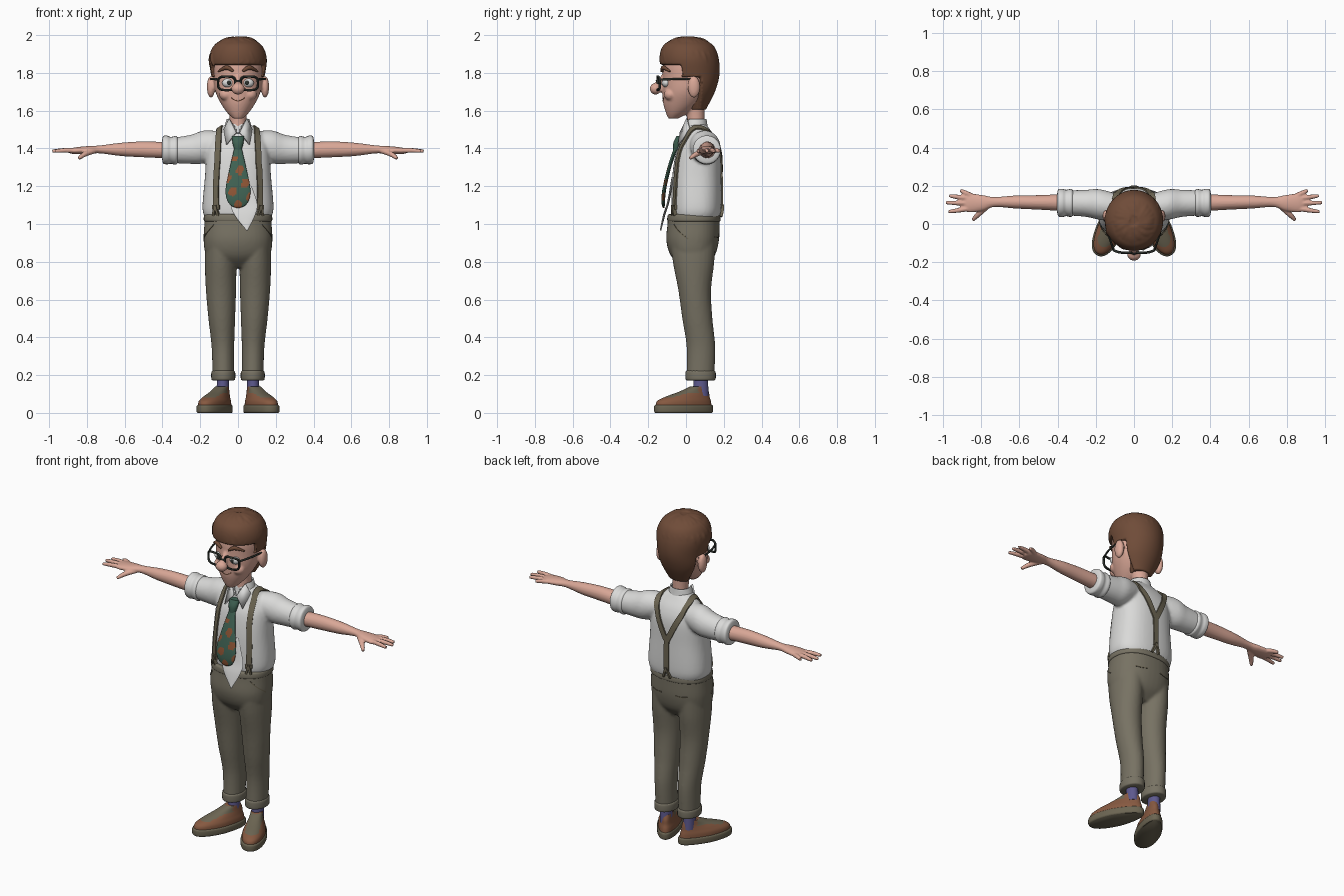
import bpy, bmesh, math, random
from mathutils import Vector, Matrix
from mathutils.bvhtree import BVHTree

if "Cube" in bpy.data.objects:
    bpy.data.objects.remove(bpy.data.objects["Cube"])
random.seed(4)
SIDES = (1, -1)


def material(name, r, g, b):
    m = bpy.data.materials.new(name)
    m.use_nodes = True
    m.diffuse_color = (r, g, b, 1)
    m.node_tree.nodes["Principled BSDF"].inputs["Base Color"].default_value = (r, g, b, 1)
    return m


SKIN = material("skin", .70, .39, .31)
HAIR = material("hair brown", .16, .072, .04)
WHITE = material("shirt white", .70, .70, .69)
CLOTH = material("trouser khaki", .185, .168, .125)
LEATHER = material("shoe brown", .24, .10, .052)
OLIVE = material("strap and sole olive", .15, .13, .085)
SOCK = material("sock purple", .11, .10, .27)
GREEN = material("tie green", .05, .12, .085)
ORANGE = material("tie orange", .27, .09, .035)
DARK = material("frame black", .025, .03, .025)


def smooth_path(rows, n):
    """Catmull-Rom interpolation of rows of any width."""
    out = []
    for i in range(len(rows) - 1):
        near = [rows[max(i - 1, 0)], rows[i], rows[i + 1], rows[min(i + 2, len(rows) - 1)]]
        for t in (k / n for k in range(n)):
            out.append([.5 * (2 * b + (c - a) * t + (2 * a - 5 * b + 4 * c - d) * t * t
                              + (3 * b - a - 3 * c + d) * t ** 3) for a, b, c, d in zip(*near)])
    return out + [list(rows[-1])]


def bridge(bm, rings):
    """Skin a list of vertex rings and cap both ends."""
    for r, q in zip(rings, rings[1:]):
        for i in range(len(r)):
            j = (i + 1) % len(r)
            bm.faces.new((r[i], r[j], q[j], q[i]))
    bm.faces.new(rings[0])
    bm.faces.new(rings[-1])


def tube(bm, rows, mode, seg=24, steps=5, power=2, s=1):
    """Loft rows of (x, y, z, radius a, radius b); mode is Z, X or an up vector."""
    rows = smooth_path(rows, steps)
    rings = []
    for i, (x, y, z, ra, rb) in enumerate(rows):
        if mode == "Z":
            a, b = Vector((1, 0, 0)), Vector((0, 1, 0))
        elif mode == "X":
            a, b = Vector((0, 1, 0)), Vector((0, 0, 1))
        else:
            t = Vector(rows[min(i + 1, len(rows) - 1)][:3]) - Vector(rows[max(i - 1, 0)][:3])
            a = t.cross(Vector(mode)).normalized()
            b = a.cross(t).normalized()
        ring = []
        for k in range(seg):
            ang = math.tau * k / seg
            c, d = (math.copysign(abs(f) ** (2 / power), f) for f in (math.cos(ang), math.sin(ang)))
            p = Vector((x, y, z)) + a * c * max(ra, .001) + b * d * max(rb, .001)
            ring.append(bm.verts.new((p.x * s, p.y, p.z)))
        rings.append(ring)
    bridge(bm, rings)


def ball(bm, loc, size, s=1):
    m = Matrix.Translation((loc[0] * s, loc[1], loc[2])) @ Matrix.Diagonal((*size, 1))
    bmesh.ops.create_uvsphere(bm, u_segments=20, v_segments=12, radius=1, matrix=m)


def finish(bm, name, mats, voxel=0, relax=2, rule=None):
    """Make the object; voxel fuses overlapping parts into one skin."""
    bmesh.ops.recalc_face_normals(bm, faces=bm.faces)
    me = bpy.data.meshes.new(name)
    bm.to_mesh(me)
    bm.free()
    ob = bpy.data.objects.new(name, me)
    bpy.context.collection.objects.link(ob)
    if voxel:
        fuse = ob.modifiers.new("fuse", "REMESH")
        fuse.mode, fuse.voxel_size = "VOXEL", voxel
        soft = ob.modifiers.new("soften", "SMOOTH")
        soft.iterations = relax
        bpy.context.view_layer.update()
        dg = bpy.context.evaluated_depsgraph_get()
        me = bpy.data.meshes.new_from_object(ob.evaluated_get(dg))
        ob.modifiers.clear()
        ob.data = me
    for m in mats:
        me.materials.append(m)
    for p in me.polygons:
        p.use_smooth = True
        if rule:
            p.material_index = int(rule(p.center))
    me.set_sharp_from_angle(angle=math.radians(45))
    return ob


def surface(ob):
    return BVHTree.FromPolygons([v.co for v in ob.data.vertices], [p.vertices for p in ob.data.polygons])


def strap(bm, tree, pts, w, lift=.008, s=1):
    """Flat band that hugs a surface."""
    hits = [tree.find_nearest(Vector((x * s, y, z)))[:2] for x, y, z in smooth_path(pts, 8)]
    rings = []
    for i, (p, n) in enumerate(hits):
        t = hits[min(i + 1, len(hits) - 1)][0] - hits[max(i - 1, 0)][0]
        side = t.cross(n).normalized() * w
        l, r = (tree.find_nearest(p + q)[0] for q in (side, -side))
        rings.append([bm.verts.new(v) for v in (l + n * lift, r + n * lift, r - n * .004, l - n * .004)])
    bridge(bm, rings)


# Trousers: pelvis and legs fused, then cuffs and waistband
bm = bmesh.new()
tube(bm, [(0, .04, .77, .09, .06), (0, .036, .83, .165, .115), (0, .035, .91, .182, .139),
          (0, .04, 1, .178, .138), (0, .042, 1.05, .174, .136)], "Z", seg=40, power=2.3)
for s in SIDES:
    tube(bm, [(.078, .076, .19, .057, .074), (.08, .079, .35, .06, .076), (.086, .06, .5, .071, .08),
              (.09, .046, .65, .08, .087), (.092, .04, .8, .084, .11), (.09, .036, .93, .082, .12)], "Z", s=s)
trousers = finish(bm, "trousers", [CLOTH], .009, 3)
bm = bmesh.new()
for s in SIDES:
    tube(bm, [(.078, .077, .172, .056, .072), (.078, .077, .18, .063, .08), (.078, .077, .215, .063, .08),
              (.078, .077, .224, .056, .073)], "Z", s=s)
tube(bm, [(0, .042, 1.012, .17, .13), (0, .042, 1.018, .181, .141), (0, .042, 1.045, .179, .139),
          (0, .042, 1.052, .165, .13)], "Z", seg=48, power=2.3)
finish(bm, "cuffs_and_waistband", [CLOTH])
bm = bmesh.new()
for s in SIDES:
    strap(bm, surface(trousers), [(.14, -.08, 1), (.165, -.04, .96), (.19, .01, .92)], .003, .003, s)
    strap(bm, surface(trousers), [(.05, .2, .93), (.09, .2, .925), (.13, .17, .93)], .003, .003, s)
finish(bm, "pocket_seams", [OLIVE])

# Socks and shoes, toes turned out
bm = bmesh.new()
for s in SIDES:
    tube(bm, [(.08, .078, .09, .034, .042), (.08, .078, .2, .031, .037)], "Z", s=s)
finish(bm, "socks", [SOCK])
for s, tag in zip(SIDES, ("left", "right")):
    place = Matrix.Translation((.12 * s, -.012, 0)) @ Matrix.Rotation(math.radians(25) * s, 4, "Z")
    sole, upper = bmesh.new(), bmesh.new()
    tube(sole, [(0, 0, 0, .064, .162), (0, 0, .008, .07, .168), (0, 0, .034, .07, .168),
                (0, 0, .042, .064, .162)], "Z", seg=40, power=2.3)
    tube(upper, [(0, 0, .035, .064, .161), (0, .002, .062, .062, .154), (0, .022, .085, .053, .127),
                 (0, .06, .112, .042, .085), (0, .088, .14, .037, .046)], "Z", seg=40, power=2.2)
    for part in (sole, upper):
        for v in part.verts:
            v.co.x *= 1 - 1.4 * max(v.co.y, 0)
    finish(sole, tag + "_sole", [OLIVE]).matrix_world = place
    vamp = finish(upper, tag + "_shoe", [LEATHER, OLIVE],
                  rule=lambda c: abs(c.x) < .04 and c.y < .07 and c.z > .082)
    vamp.matrix_world = place

# Shirt with sleeves, rolled cuffs and collar
bm = bmesh.new()
tube(bm, [(0, .052, 1.02, .165, .118), (0, .055, 1.08, .188, .132), (0, .057, 1.25, .175, .13),
          (0, .066, 1.38, .166, .118), (0, .072, 1.45, .145, .09), (0, .065, 1.5, .108, .062),
          (0, .055, 1.53, .06, .05)], "Z", seg=48, power=2.4)
for s in SIDES:
    tube(bm, [(.08, .085, 1.425, .07, .065), (.18, .102, 1.408, .08, .087), (.25, .108, 1.395, .071, .077),
              (.34, .11, 1.39, .066, .068)], "X", s=s)
shirt = finish(bm, "shirt", [WHITE], .009, 4)
bm = bmesh.new()
for s in SIDES:
    tube(bm, [(.315, .11, 1.39, .062, .064), (.33, .11, 1.39, .073, .076), (.355, .11, 1.39, .069, .071),
              (.375, .11, 1.392, .074, .076), (.395, .11, 1.393, .071, .073), (.402, .11, 1.393, .05, .05)],
         "X", s=s)
finish(bm, "rolled_cuffs", [WHITE])
bm = bmesh.new()
tube(bm, [(0, .052, 1.48, .074, .066), (0, .05, 1.52, .067, .06), (0, .052, 1.555, .056, .053)], "Z", seg=48)
bmesh.ops.delete(bm, geom=[f for f in bm.faces if len(f.verts) > 4 or (
    f.calc_center_median().y < .05 and abs(f.calc_center_median().x) < .6 * (f.calc_center_median().z - 1.48))],
    context="FACES")
for s in SIDES:
    outline = [(.01, -.03, 1.485), (.046, .005, 1.558), (.074, .02, 1.5), (.06, -.04, 1.42)]
    bm.faces.new([bm.verts.new((x * s, y, z)) for x, y, z in outline])
collar = finish(bm, "collar", [WHITE])
thick = collar.modifiers.new("thickness", "SOLIDIFY")
thick.thickness, thick.offset = .008, 0

# Suspenders meeting in a Y at the back
bm = bmesh.new()
tree = surface(shirt)
for s in SIDES:
    strap(bm, tree, [(.133, -.1, 1.085), (.138, -.1, 1.2), (.12, -.06, 1.4), (.108, .05, 1.53),
                     (.09, .16, 1.45), (.035, .21, 1.33), (.004, .21, 1.27)], .016, s=s)
    for d in SIDES:
        strap(bm, tree, [(.134, -.1, 1.1), (.134 + .02 * d, -.1, 1.03)], .006, .02, s)
    strap(bm, tree, [(0, .21, 1.1), (.025 * s, .21, 1.03)], .006, .014)
    strap(bm, tree, [(.134, -.1, 1.1), (.134, -.1, 1.075)], .02, .013, s)
strap(bm, tree, [(0, .21, 1.29), (0, .21, 1.18), (0, .21, 1.085)], .016)
finish(bm, "suspenders", [OLIVE])

# Tie: knot, patterned blade and pale tail behind it
bm = bmesh.new()
tube(bm, [(0, -.03, 1.465, .032, .02), (0, -.045, 1.43, .029, .022), (0, -.055, 1.385, .017, .013)], "Z")
finish(bm, "tie_knot", [GREEN])
bm = bmesh.new()
tube(bm, [(0, -.055, 1.4, .02, .01), (0, -.088, 1.3, .043, .01), (0, -.112, 1.2, .064, .01),
          (0, -.12, 1.14, .062, .01), (0, -.12, 1.1, .04, .008), (0, -.118, 1.085, .008, .004)],
     "Z", seg=48, steps=10)
finish(bm, "tie_blade", [GREEN, ORANGE],
       rule=lambda c: c.z < 1.36 and math.sin(75 * c.x + 30 * c.z) + math.sin(70 * c.z - 45 * c.x) > .6)
bm = bmesh.new()
tube(bm, [(.015, -.07, 1.25, .035, .006), (.03, -.093, 1.12, .07, .006), (.036, -.115, 1.05, .056, .006),
          (.048, -.135, .965, .003, .004)], "Z")
finish(bm, "tie_tail", [WHITE])

# Forearms, hands, fingers and thumbs
bm = bmesh.new()
for s in SIDES:
    tube(bm, [(.36, .112, 1.39, .045, .043), (.5, .113, 1.395, .038, .042), (.62, .115, 1.395, .034, .035),
              (.73, .115, 1.395, .026, .021), (.79, .11, 1.392, .041, .021), (.86, .11, 1.388, .05, .018),
              (.89, .112, 1.386, .04, .012)], "X", s=s)
    for base, tip, y in ((.148, .908, .176), (.131, .967, .148), (.107, .984, .112), (.082, .97, .064)):
        tube(bm, [(.85, base, 1.388, .013, .013), ((.85 + tip) / 2, (base + y) / 2, 1.39, .013, .013),
                  (tip, y, 1.386, .009, .009)], (0, 0, 1), seg=12, s=s)
    tube(bm, [(.76, .1, 1.388, .016, .014), (.81, .055, 1.37, .015, .014), (.843, .02, 1.347, .009, .009)],
         (0, 0, 1), seg=12, s=s)
finish(bm, "arms_and_hands", [SKIN], .0055, 1)

# Head with neck, nose, cheeks and ears
bm = bmesh.new()
tube(bm, [(0, -.068, 1.558, .025, .025), (0, -.045, 1.59, .058, .062), (0, -.02, 1.64, .092, .101),
          (0, 0, 1.7, .119, .125), (0, .014, 1.77, .129, .138), (0, .02, 1.85, .13, .14),
          (0, .025, 1.92, .105, .11), (0, .025, 1.96, .04, .04)], "Z", seg=40)
tube(bm, [(0, .05, 1.47, .048, .048), (0, .052, 1.56, .045, .046), (0, .045, 1.66, .055, .055)], "Z")
tube(bm, [(0, -.11, 1.79, .014, .015), (0, -.135, 1.75, .018, .02), (0, -.158, 1.715, .024, .024)], (0, 1, 0))
ball(bm, (0, -.161, 1.716), (.036, .031, .031))
for s in SIDES:
    ball(bm, (.062, -.082, 1.685), (.038, .035, .032), s)
    ball(bm, (.143, .042, 1.726), (.022, .033, .058), s)
head = finish(bm, "head", [SKIN], .007, 2)

# Eyes, brows and mouth
white, dark, brow = bmesh.new(), bmesh.new(), bmesh.new()
for s in SIDES:
    ball(white, (.052, -.105, 1.747), (.032, .022, .024), s)
    ball(dark, (.048, -.123, 1.747), (.011, .007, .012), s)
    tube(brow, [(.025, -.127, 1.808, .006, .008), (.06, -.12, 1.828, .012, .01), (.105, -.085, 1.808, .004, .005)],
         (0, 1, 0), seg=12, s=s)
strap(brow, surface(head), [(-.05, -.15, 1.664), (0, -.15, 1.648), (.05, -.15, 1.664)], .0022, .002)
finish(white, "eyes", [WHITE])
finish(dark, "pupils", [DARK])
finish(brow, "brows_and_mouth", [HAIR])

# Glasses
bm = bmesh.new()
for s in SIDES:
    rim = []
    for k in range(33):
        c, d = math.cos(math.tau * k / 32), math.sin(math.tau * k / 32)
        rim.append((.06 + math.copysign(abs(c) ** .6, c) * .046, -.15 + .012 * abs(c) * (c > 0),
                    1.745 + math.copysign(abs(d) ** .6, d) * .036, .0065, .0065))
    tube(bm, rim, (0, 1, 0), seg=8, steps=1, s=s)
    tube(bm, [(.105, -.138, 1.765, .006, .006), (.135, -.05, 1.768, .005, .006), (.146, .045, 1.768, .004, .005)],
         (0, 0, 1), seg=8, s=s)
tube(bm, [(-.016, -.15, 1.752, .005, .005), (0, -.156, 1.758, .005, .005), (.016, -.15, 1.752, .005, .005)],
     (0, 0, 1), seg=8)
finish(bm, "glasses", [DARK])

# Hair: cap tucked under the hairline, plus swept locks
bm = bmesh.new()
tube(bm, [(0, .055, 1.605, .07, .05), (0, .038, 1.7, .125, .115), (0, .027, 1.79, .143, .15),
          (0, .016, 1.88, .152, .156), (0, .012, 1.95, .122, .128), (0, .01, 1.988, .05, .05)],
     "Z", seg=64, steps=10)
for v in bm.verts:
    line = 1.845 if v.co.y < -.03 else 1.775 if v.co.y < .072 else 1.6
    if v.co.z < line:
        v.co.x *= .75
        v.co.y = .03 + (v.co.y - .03) * .75
for k in range(26):
    start = math.tau * k / 26
    front = math.sin(start) < -.2
    rows = []
    for step in range(4):
        phi = math.radians(12 + step * (22 if front else 26) + random.uniform(-4, 4))
        theta = start + .17 * step
        rows.append((.15 * math.sin(phi) * math.cos(theta), .013 + .154 * math.sin(phi) * math.sin(theta),
                     1.83 + .16 * math.cos(phi), (.012, .022, .018, .004)[step], (.006, .015, .016, .004)[step]))
    tube(bm, rows, (rows[2][0], rows[2][1], rows[2][2] - 1.83), seg=12)
finish(bm, "hair", [HAIR], .006, 1)
